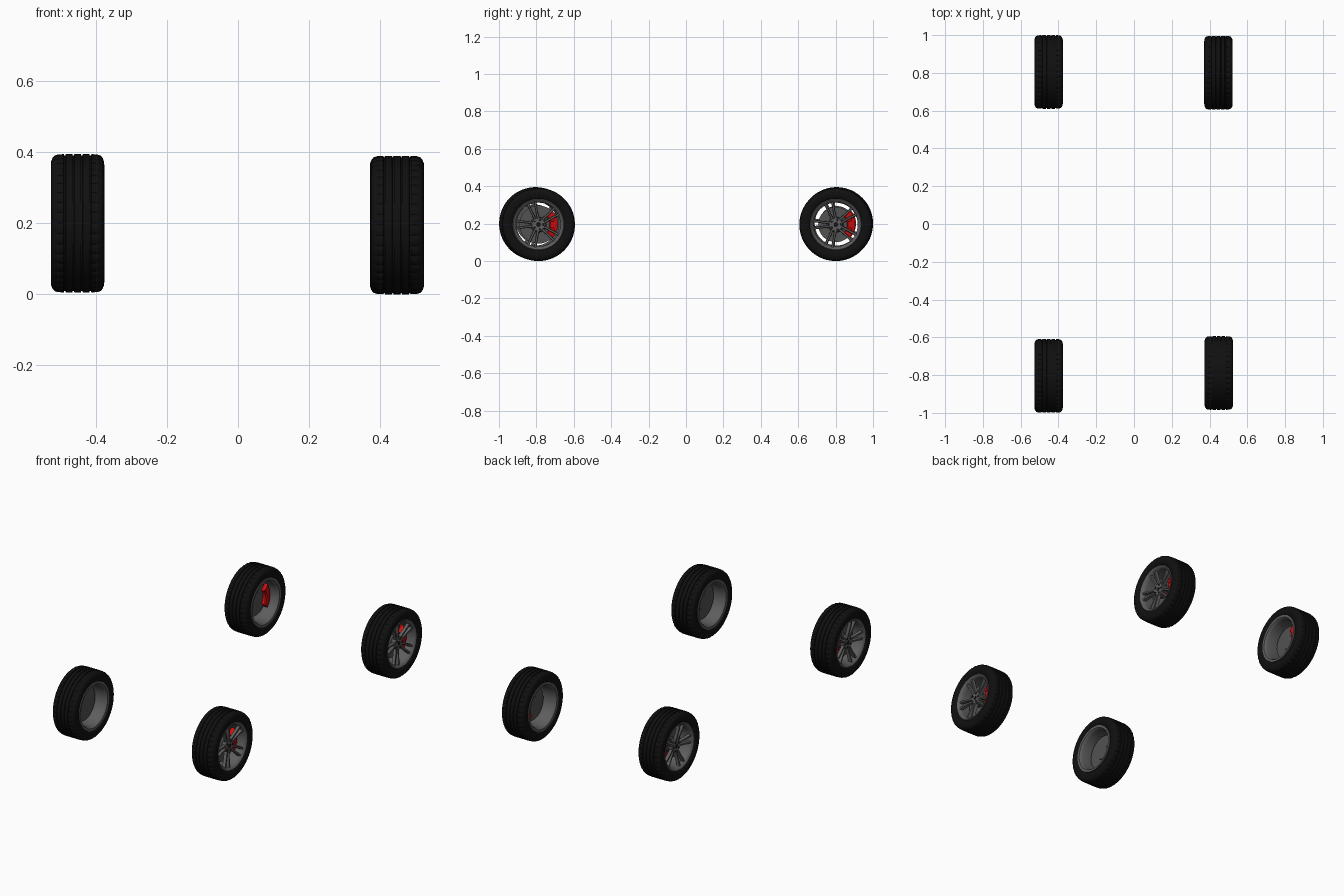
import bpy, bmesh, math
from mathutils import Vector

if "Cube" in bpy.data.objects:
    bpy.data.objects.remove(bpy.data.objects["Cube"])


def material(name, rgb):
    m = bpy.data.materials.new(name)
    m.diffuse_color = (*rgb, 1)
    m.use_nodes = True
    m.node_tree.nodes["Principled BSDF"].inputs["Base Color"].default_value = m.diffuse_color
    return m


RUBBER = material("black rubber", (0.005, 0.005, 0.005))
ALLOY = material("grey alloy", (0.11, 0.11, 0.11))
STEEL = material("brake steel", (0.085, 0.085, 0.085))
DARK = material("dark metal", (0.012, 0.012, 0.012))
RED = material("red caliper", (0.62, 0.004, 0.004))


def lathe(bm, prof, n=64, a0=0.0, a1=math.tau, mod=None):
    """Sweep a closed (axle position, radius) profile round the x axle."""
    full = abs(a1 - a0 - math.tau) < 1e-6
    rings = []
    for i in range(n if full else n + 1):
        a = a0 + (a1 - a0) * i / n
        ring = []
        for x, r in prof:
            if mod:
                r = mod(i, x, r)
            ring.append(bm.verts.new((x, r * math.cos(a), r * math.sin(a))))
        rings.append(ring)
    k = len(prof)
    for i in range(n):
        p, q = rings[i], rings[(i + 1) % len(rings)]
        for j in range(k):
            bm.faces.new((p[j], p[(j + 1) % k], q[(j + 1) % k], q[j]))
    if not full:
        bm.faces.new(rings[0])
        bm.faces.new(rings[-1][::-1])


def cylinder(bm, x0, x1, r, y=0, z=0, n=24, bevel=0.0):
    """Solid round plug along x with a chamfered outboard edge."""
    rows = []
    for x, rr in ((x0, r), (x1 - bevel, r), (x1, r - bevel)):
        rows.append([bm.verts.new((x, y + rr * math.cos(math.tau * i / n),
                                   z + rr * math.sin(math.tau * i / n))) for i in range(n)])
    for p, q in zip(rows, rows[1:]):
        for i in range(n):
            bm.faces.new((p[i], p[(i + 1) % n], q[(i + 1) % n], q[i]))
    bm.faces.new(rows[0])
    bm.faces.new(rows[-1][::-1])


def bar(bm, angle, sections):
    """Tapered spoke: sections of (radius, offset, half width, back x, front x)."""
    d = Vector((0, math.cos(angle), math.sin(angle)))
    t = Vector((0, -math.sin(angle), math.cos(angle)))
    rings = []
    for r, off, w, xb, xf in sections:
        rings.append([bm.verts.new(d * r + t * (off + s * w) + Vector((x, 0, 0)))
                      for s, x in ((-1, xb), (1, xb), (0.65, xf), (-0.65, xf))])
    for p, q in zip(rings, rings[1:]):
        for j in range(4):
            bm.faces.new((p[j], p[(j + 1) % 4], q[(j + 1) % 4], q[j]))
    bm.faces.new(rings[0])
    bm.faces.new(rings[-1][::-1])


def finish(bm, name, mat, centre, side):
    """Mirror for the left side, place the part and shade it."""
    for v in bm.verts:
        v.co.x *= side
    bmesh.ops.recalc_face_normals(bm, faces=bm.faces)
    me = bpy.data.meshes.new(name)
    bm.to_mesh(me)
    bm.free()
    me.materials.append(mat)
    ob = bpy.data.objects.new(name, me)
    ob.location = centre
    bpy.context.collection.objects.link(ob)
    bpy.ops.object.select_all(action='DESELECT')
    ob.select_set(True)
    bpy.context.view_layer.objects.active = ob
    bpy.ops.object.shade_smooth_by_angle(angle=math.radians(35))


def tyre_profile():
    half = [(0.060, 0.134), (0.068, 0.139), (0.073, 0.150), (0.0755, 0.162),
            (0.0745, 0.174), (0.071, 0.184), (0.065, 0.191), (0.056, 0.194)]
    for g in (0.036, 0.012):                       # tread grooves
        half += [(g + 0.003, 0.195), (g + 0.002, 0.191),
                 (g - 0.002, 0.191), (g - 0.003, 0.195)]
    return half + [(-x, r) for x, r in reversed(half)]


def sipes(i, x, r):
    """Cut cross grooves into the shoulder blocks."""
    return r - 0.003 if i % 4 == 0 and abs(x) > 0.035 and r > 0.1905 else r


def build_wheel(label, centre, side, rear):
    def done(bm, part, mat):
        finish(bm, f"{label}_{part}", mat, centre, side)

    # tyre
    bm = bmesh.new()
    lathe(bm, tyre_profile(), 160, mod=sipes)
    done(bm, "tyre", RUBBER)

    # rim barrel with outer and inner lips
    bm = bmesh.new()
    lathe(bm, [(0.066, 0.138), (0.069, 0.134), (0.066, 0.128), (0.058, 0.121),
               (0.045, 0.117), (-0.055, 0.117), (-0.066, 0.121), (-0.072, 0.126),
               (-0.073, 0.139), (-0.060, 0.141), (-0.050, 0.130), (0.050, 0.130)], 72)
    done(bm, "rim_barrel", ALLOY)

    # five twin spokes
    bm = bmesh.new()
    for k in range(5):
        a = math.pi + math.tau * k / 5
        for s in (-1, 1):
            bar(bm, a, [(0.025, s * 0.008, 0.0075, 0.030, 0.046),
                        (0.070, s * 0.013, 0.0065, 0.036, 0.053),
                        (0.105, s * 0.018, 0.0070, 0.042, 0.059),
                        (0.124, s * 0.021, 0.0085, 0.044, 0.060)])
    done(bm, "spokes", ALLOY)

    # hub
    bm = bmesh.new()
    cylinder(bm, 0.022, 0.049, 0.038, n=40, bevel=0.004)
    done(bm, "hub", ALLOY)

    # lug nuts and centre cap
    bm = bmesh.new()
    for k in range(5):
        a = math.tau * k / 5
        cylinder(bm, 0.045, 0.053, 0.0055, 0.026 * math.cos(a), 0.026 * math.sin(a), 6, 0.001)
    cylinder(bm, 0.045, 0.052, 0.011, n=24, bevel=0.002)
    done(bm, "lug_nuts_and_cap", DARK)

    # brake disc with its hat
    disc_r = 0.094 if rear else 0.102
    bm = bmesh.new()
    for x in (0.006, -0.001):
        lathe(bm, [(x, 0.035), (x, disc_r), (x - 0.005, disc_r), (x - 0.005, 0.035)], 64)
    lathe(bm, [(0.002, 0.030), (0.002, disc_r - 0.006), (0.0, disc_r - 0.006), (0.0, 0.030)], 64)
    cylinder(bm, -0.010, 0.024, 0.042, n=40, bevel=0.003)
    done(bm, "brake_disc", STEEL)

    # caliper: straddles the rear disc, sits outboard of the front disc
    bm = bmesh.new()
    w = math.radians(42)
    lathe(bm, [(0.008, 0.060), (0.024, 0.060), (0.030, 0.066), (0.030, 0.096),
               (0.025, 0.104), (0.008, 0.104)], 16, -w, w)
    for a in (-0.36, 0.36):
        cylinder(bm, 0.020, 0.034, 0.013, 0.079 * math.cos(a), 0.079 * math.sin(a), 20, 0.002)
    if rear:
        lathe(bm, [(-0.010, 0.060), (-0.010, 0.104), (-0.026, 0.104),
                   (-0.032, 0.096), (-0.032, 0.066), (-0.026, 0.060)], 16, -w, w)
        lathe(bm, [(0.010, 0.097), (0.010, 0.104), (-0.012, 0.104), (-0.012, 0.097)], 16, -w, w)
    done(bm, "brake_caliper", RED)


# four wheels
for label, centre, side, rear in (
        ("front_left", (-0.452, -0.804, 0.200), -1, False),
        ("rear_left", (-0.452, 0.805, 0.200), -1, True),
        ("front_right", (0.449, -0.789, 0.195), 1, False),
        ("rear_right", (0.447, 0.801, 0.195), 1, True)):
    build_wheel(label, centre, side, rear)
